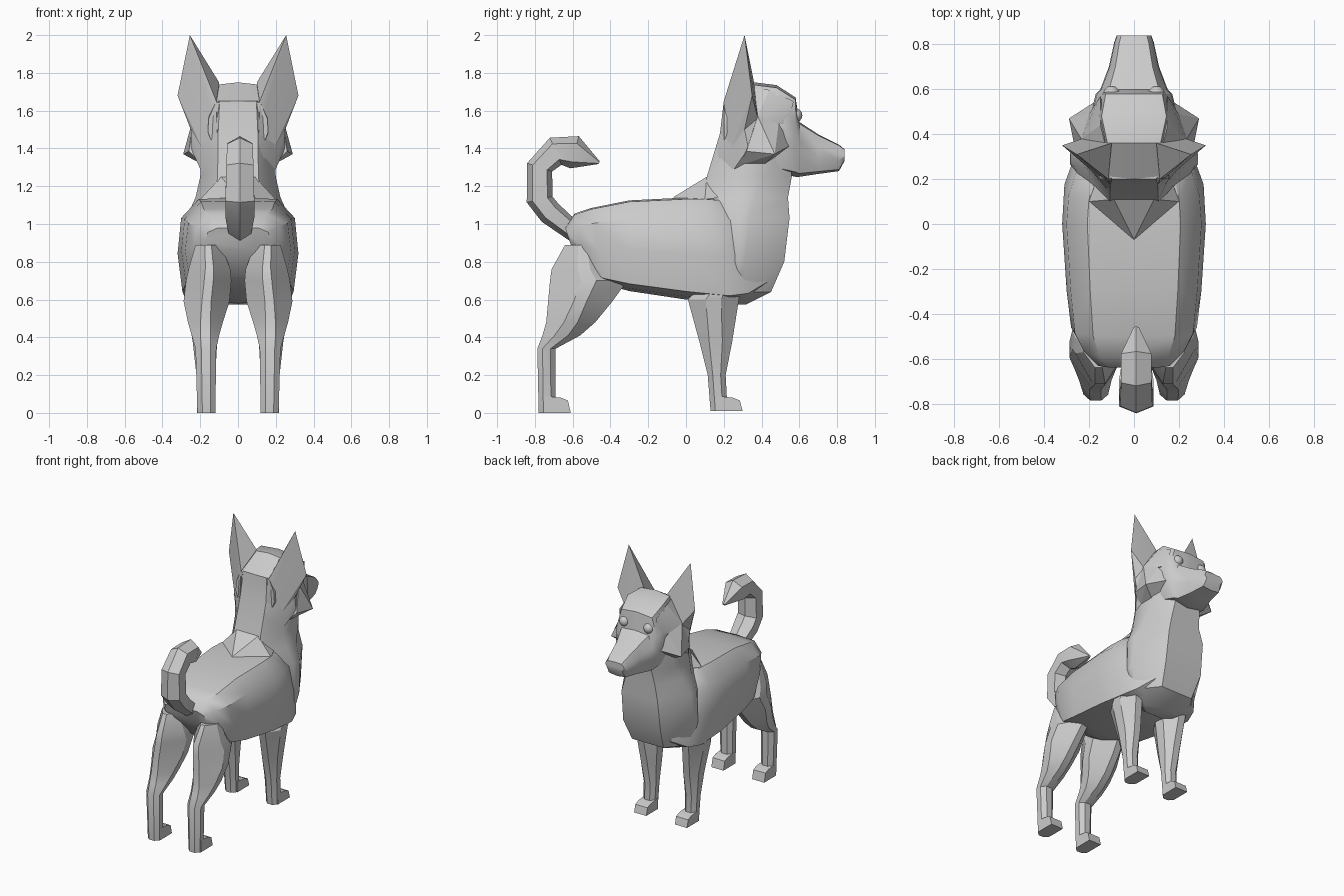
import bpy, bmesh, math
from mathutils import Vector

if "Cube" in bpy.data.objects:
    bpy.data.objects.remove(bpy.data.objects["Cube"], do_unlink=True)

grey = bpy.data.materials.new("plain grey")
grey.use_nodes = True
colour = (0.6, 0.6, 0.6, 1)
grey.diffuse_color = colour
grey.node_tree.nodes["Principled BSDF"].inputs["Base Color"].default_value = colour


def finish(name, bm, angle=30):
    bmesh.ops.recalc_face_normals(bm, faces=bm.faces)
    mesh = bpy.data.meshes.new(name)
    bm.to_mesh(mesh)
    bm.free()
    mesh.materials.append(grey)
    obj = bpy.data.objects.new(name, mesh)
    bpy.context.collection.objects.link(obj)
    bpy.ops.object.select_all(action="DESELECT")
    obj.select_set(True)
    bpy.context.view_layer.objects.active = obj
    bpy.ops.object.shade_smooth_by_angle(angle=math.radians(angle))


def loft(name, rings, angle=30):
    """Skin a row of equal rings and cap both ends."""
    bm = bmesh.new()
    rows = [[bm.verts.new(p) for p in ring] for ring in rings]
    n = len(rows[0])
    for a, b in zip(rows, rows[1:]):
        for i in range(n):
            j = (i + 1) % n
            bm.faces.new((a[i], a[j], b[j], b[i]))
    bm.faces.new(rows[0])
    bm.faces.new(rows[-1])
    finish(name, bm, angle)


def hull(name, points, angle=20):
    bm = bmesh.new()
    for p in points:
        bm.verts.new(p)
    result = bmesh.ops.convex_hull(bm, input=bm.verts)
    loose = [v for v in result["geom_interior"] if isinstance(v, bmesh.types.BMVert)]
    bmesh.ops.delete(bm, geom=loose, context="VERTS")
    finish(name, bm, angle)


def mirrored(half):
    """Close a half ring that starts and ends on the centre line."""
    return half + [(-x, y, z) for x, y, z in half[-2:0:-1]]


def flat_ring(z, back, front, x0, x1, cut, deep):
    """Rectangle at height z, chamfered by cut across and deep lengthways."""
    dx, dy = (x1 - x0) * cut, (front - back) * deep
    return [(x0 + dx, back, z), (x1 - dx, back, z), (x1, back + dy, z),
            (x1, front - dy, z), (x1 - dx, front, z), (x0 + dx, front, z),
            (x0, front - dy, z), (x0, back + dy, z)]


# Torso: each row is top y, bottom y, top z, bottom z, half width
torso = [(-.64, -.6, .98, .86, .17), (-.59, -.5, 1.055, .72, .235),
         (-.5, -.43, 1.085, .68, .28), (-.3, -.3, 1.125, .645, .3),
         (0, 0, 1.14, .6, .32), (.1, .24, 1.14, .575, .31),
         (.22, .34, 1.13, .59, .27), (.32, .44, 1.08, .66, .19)]
profile = [(0, 1), (.65, .985), (.94, .8), (1, .45), (.92, .08), (.5, .03), (0, 0)]
loft("torso", [mirrored([(w * u, yb + (yt - yb) * v, zb + (zt - zb) * v)
                         for u, v in profile])
               for yt, yb, zt, zb, w in torso], 38)

# Chest and neck in one sweep, with the wedge of fur at its base
neck = [(.575, .2, .32, .13, .4), (.64, .14, .45, .24, .45), (.8, .06, .52, .285, .45),
        (1.03, .05, .548, .275, .43), (1.14, .08, .54, .225, .38),
        (1.25, .11, .56, .2, .3), (1.48, .18, .55, .195, .28), (1.65, .2, .5, .18, .28)]
loft("chest_and_neck", [flat_ring(z, b, f, -w, w, .23, deep)
                        for z, b, f, w, deep in neck], 38)
hull("nape", [(.2, .1, 1.13), (-.2, .1, 1.13), (0, -.07, 1.14),
              (.09, .11, 1.25), (-.09, .11, 1.25), (.15, .25, 1.15), (-.15, .25, 1.15)])

# Head and muzzle: y, bottom z, top z, half width
head = [(.2, 1.38, 1.65, .16), (.36, 1.3, 1.75, .16), (.48, 1.27, 1.735, .195),
        (.58, 1.25, 1.67, .17), (.6, 1.25, 1.54, .15), (.7, 1.265, 1.475, .112),
        (.81, 1.28, 1.42, .088), (.84, 1.335, 1.395, .077)]
skull = [(0, 1), (.74, .97), (.97, .66), (1, .4), (.78, .06), (0, 0)]
loft("head", [mirrored([(w * u, y, lo + (hi - lo) * v) for u, v in skull])
              for y, lo, hi, w in head], 35)

# Tail: y, z, half thickness, half width along a curl
curl = [(-.57, .94, .05, .06), (-.72, 1.06, .065, .085), (-.775, 1.13, .07, .085),
        (-.775, 1.3, .07, .08), (-.69, 1.385, .078, .075),
        (-.59, 1.38, .088, .075), (-.46, 1.325, .008, .012)]
rings = []
for i, (y, z, t, w) in enumerate(curl):
    a, b = curl[max(i - 1, 0)], curl[min(i + 1, len(curl) - 1)]
    d = Vector((b[0] - a[0], b[1] - a[1])).normalized()
    rings.append([(.01 + w * u, y - d.y * t * v, z + d.x * t * v) for u, v in
                  [(0, 1), (.9, .55), (.9, -.6), (0, -1), (-.9, -.6), (-.9, .55)]])
loft("tail", rings, 25)

# Legs: z, back y, front y, inner x, outer x, chamfer
hind = [(0, -.78, -.69, .12, .215, .28), (.34, -.787, -.69, .115, .225, .28),
        (.41, -.76, -.56, .1, .245, .32), (.48, -.74, -.48, .08, .265, .36),
        (.59, -.73, -.39, .045, .288, .4), (.7, -.72, -.31, .035, .275, .4),
        (.76, -.712, -.37, .04, .262, .4), (.89, -.64, -.46, .09, .225, .38)]
fore = [(.01, .13, .22, .125, .215, .28), (.2, .115, .21, .12, .22, .28),
        (.38, .07, .245, .11, .24, .3), (.6, .01, .28, .1, .28, .35),
        (.65, .06, .29, .12, .285, .35), (.71, .19, .24, .17, .27, .35)]

for side, s in (("left", 1), ("right", -1)):
    for part, rows, heel, toe in (("hind", hind, -.78, -.61), ("front", fore, .13, .3)):
        loft(f"{side}_{part}_leg",
             [[(s * x, y, z) for x, y, z in flat_ring(*row, row[-1])] for row in rows], 28)
        floor = rows[0][0]
        hull(f"{side}_{part}_paw",
             [(s * x, y, z) for x in (.118, .218) for y, z in
              ((heel + .03, floor), (toe, floor), (toe - .015, .065),
               (toe - .05, .08), (heel + .03, .09))])

    # Ears: tall points whose roots run down the back of the neck
    hull(f"{side}_ear", [(s * x, y, z) for x, y, z in
         [(.255, .31, 2), (.32, .35, 1.68), (.1, .36, 1.75), (.115, .2, 1.65),
          (.25, .31, 1.5), (.11, .18, 1.48), (.23, .38, 1.56), (.18, .23, 1.38)]])
    hull(f"{side}_ear_root", [(s * x, y, z) for x, y, z in
         [(.11, .18, 1.48), (.1, .13, 1.3), (.19, .24, 1.27),
          (.25, .31, 1.5), (.25, .33, 1.4), (.23, .38, 1.56), (.15, .4, 1.3)]])

    # Cheek fur: wedge with a ledge underneath
    hull(f"{side}_cheek", [(s * x, y, z) for x, y, z in
         [(.29, .47, 1.37), (.26, .32, 1.385), (.235, .38, 1.57), (.2, .49, 1.53),
          (.18, .28, 1.31), (.16, .4, 1.3), (.15, .56, 1.42)]])

    # Flat temple between ear, crown and eye
    hull(f"{side}_temple", [(s * x, y, z) for x, y, z in
         [(.235, .38, 1.57), (.2, .49, 1.53), (.165, .54, 1.53), (.15, .57, 1.65),
          (.15, .44, 1.71), (.13, .36, 1.72), (.1, .4, 1.5)]])

    # Eyes
    bm = bmesh.new()
    bmesh.ops.create_uvsphere(bm, u_segments=12, v_segments=8, radius=.038)
    bmesh.ops.translate(bm, verts=bm.verts, vec=(s * .1, .578, 1.575))
    finish(f"{side}_eye", bm, 60)
